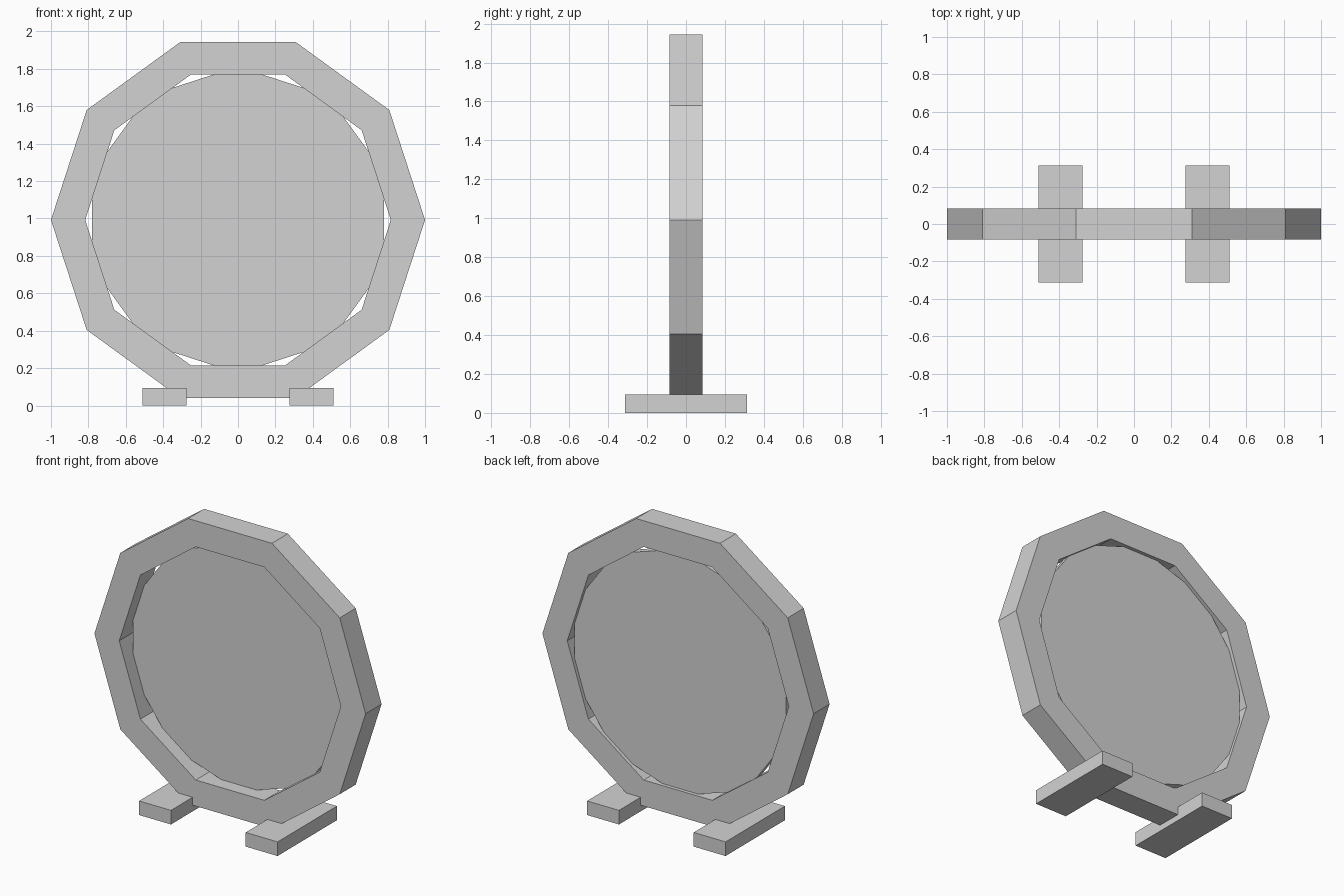
import bpy, bmesh, math

cube = bpy.data.objects.get("Cube")
if cube:
    bpy.data.objects.remove(cube, do_unlink=True)

# Single light grey used throughout
grey = bpy.data.materials.new("light grey")
grey.use_nodes = True
colour = (0.65, 0.65, 0.65, 1)
grey.diffuse_color = colour
grey.node_tree.nodes["Principled BSDF"].inputs["Base Color"].default_value = colour

SIDES = 10
CENTRE_Z = 0.992


def add_object(name, bm):
    bmesh.ops.recalc_face_normals(bm, faces=bm.faces)
    mesh = bpy.data.meshes.new(name)
    bm.to_mesh(mesh)
    bm.free()
    mesh.materials.append(grey)
    obj = bpy.data.objects.new(name, mesh)
    bpy.context.collection.objects.link(obj)
    return obj


def loop(bm, radius, y, turn=0.0):
    """Upright regular polygon of vertices around the centre."""
    angles = [turn + math.tau * i / SIDES for i in range(SIDES)]
    return [bm.verts.new((radius * math.cos(a), y, CENTRE_Z + radius * math.sin(a)))
            for a in angles]


def bridge(bm, a, b):
    for i in range(SIDES):
        j = (i + 1) % SIDES
        bm.faces.new((a[i], a[j], b[j], b[i]))


# Ten-sided ring frame
bm = bmesh.new()
half = 0.084
loops = [loop(bm, 1.0, -half), loop(bm, 1.0, half),
         loop(bm, 0.817, half), loop(bm, 0.817, -half)]
for k in range(4):
    bridge(bm, loops[k], loops[(k + 1) % 4])
add_object("ring_frame", bm)

# Panel turned half a side, its corners set into the frame
bm = bmesh.new()
front = loop(bm, 0.82, 0.01, math.pi / SIDES)
back = loop(bm, 0.82, 0.06, math.pi / SIDES)
bridge(bm, front, back)
bm.faces.new(front)
bm.faces.new(back)
add_object("panel", bm)

# Two bar feet
for name, side in (("left_foot", 1), ("right_foot", -1)):
    bm = bmesh.new()
    bmesh.ops.create_cube(bm, size=1)
    bmesh.ops.scale(bm, vec=(0.235, 0.625, 0.094), verts=bm.verts)
    bmesh.ops.translate(bm, vec=(side * 0.393, 0, 0.047), verts=bm.verts)
    add_object(name, bm)
